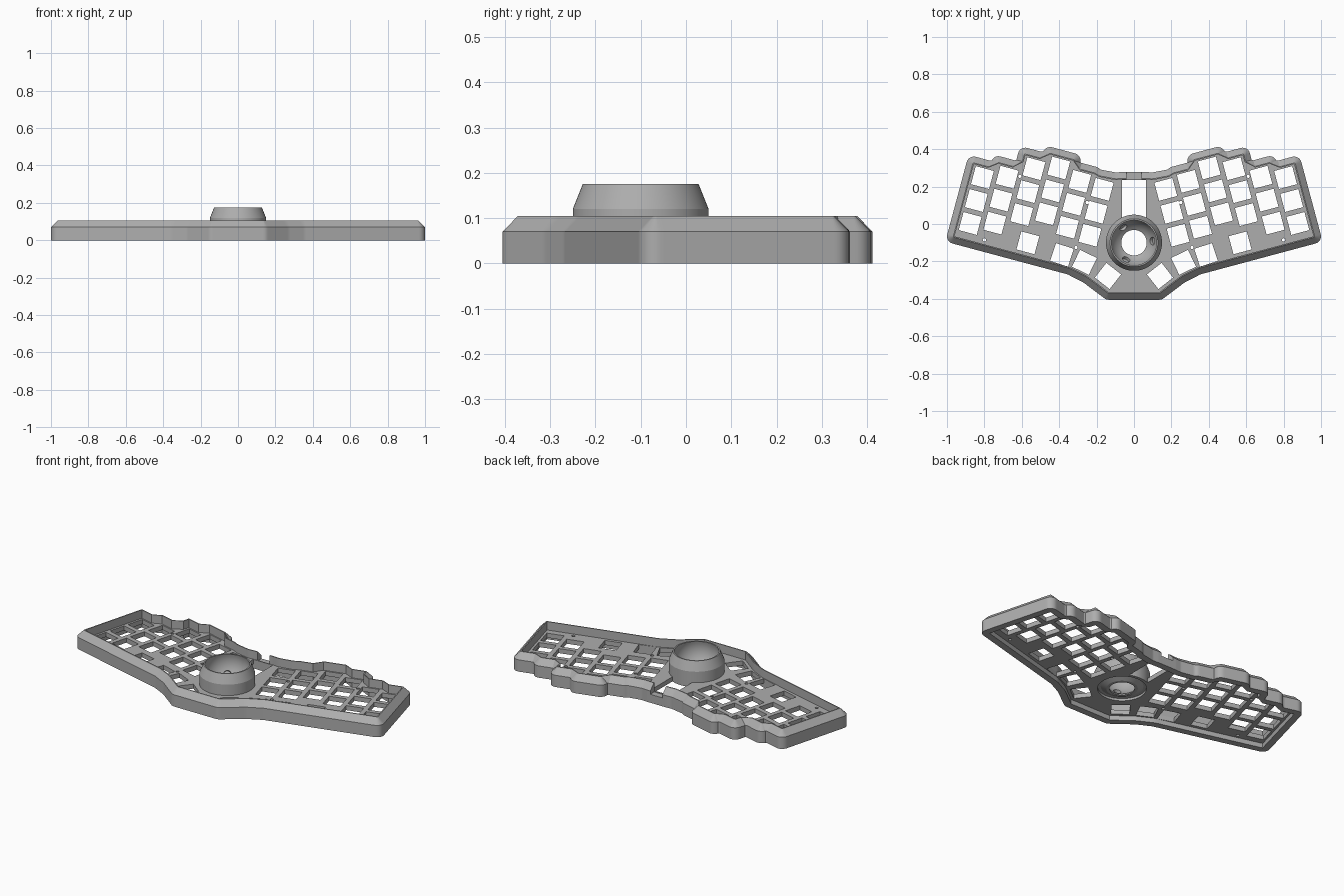
import bpy, bmesh, math
from mathutils import Vector, Matrix

cube = bpy.data.objects.get("Cube")
if cube:
    bpy.data.objects.remove(cube, do_unlink=True)

grey = bpy.data.materials.new("light grey plastic")
grey.use_nodes = True
grey.diffuse_color = (0.42, 0.42, 0.42, 1)
grey.node_tree.nodes["Principled BSDF"].inputs["Base Color"].default_value = grey.diffuse_color

TILT = math.radians(15)
WALL, LIP = 0.04, 0.006
PITCH, HOLE = 0.127, 0.1
COLUMNS = [0.135, 0.145, 0.185, 0.147, 0.066, 0.03]   # height of each column's top key
BALL = Vector((0, -0.1, 0.14))


def half(u, v):
    """Point in the tilted frame of one keyboard half."""
    c, s = math.cos(TILT), math.sin(TILT)
    return Vector((u * c - v * s, u * s + v * c))


def column_u(i):
    return 0.212 + PITCH * i


def finish(name, bm):
    bmesh.ops.remove_doubles(bm, verts=bm.verts, dist=1e-5)
    bmesh.ops.recalc_face_normals(bm, faces=bm.faces)
    mesh = bpy.data.meshes.new(name)
    bm.to_mesh(mesh)
    bm.free()
    mesh.materials.append(grey)
    obj = bpy.data.objects.new(name, mesh)
    bpy.context.collection.objects.link(obj)
    return obj


def activate(obj):
    bpy.ops.object.select_all(action="DESELECT")
    obj.select_set(True)
    bpy.context.view_layer.objects.active = obj


def smooth(obj, angle=25):
    activate(obj)
    bpy.ops.object.shade_smooth_by_angle(angle=math.radians(angle))


def cut(obj, bm):
    """Subtract a temporary cutter mesh."""
    cutter = finish("cutter", bm)
    cutter.hide_render = True
    mod = obj.modifiers.new("cut", "BOOLEAN")
    mod.operation, mod.solver, mod.object = "DIFFERENCE", "EXACT", cutter
    activate(obj)
    bpy.ops.object.modifier_apply(modifier=mod.name)
    bpy.data.objects.remove(cutter, do_unlink=True)


def box(bm, x, y, z, size, angle=0):
    m = Matrix.Translation((x, y, z)) @ Matrix.Rotation(angle, 4, "Z") @ Matrix.Diagonal((*size, 1))
    bmesh.ops.create_cube(bm, size=1, matrix=m)


def cylinder(bm, matrix, radius, depth, sides=16):
    bmesh.ops.create_cone(bm, cap_ends=True, segments=sides, radius1=radius, radius2=radius,
                          depth=depth, matrix=matrix)


# Cavity outline: thumb edge, outer side, then the stepped column tops
right = [Vector((0.135, -0.365)), Vector((0.25, -0.278)), half(0.27, -0.312), half(0.91, -0.312)]
for i in reversed(range(len(COLUMNS))):
    top = COLUMNS[i] + 0.058
    edge = min(column_u(i) + PITCH / 2, 0.91)
    right.append(half(edge, top))
    if i:
        right.append(half(column_u(i) - PITCH / 2, top))
right += [Vector((0.1, 0.235)), Vector((0.06, 0.238))]
outline = right + [Vector((-p.x, p.y)) for p in reversed(right)]
count = len(outline)


def gap(q):
    """Distance from a point to the cavity outline."""
    best = 9
    for a, b in zip(outline, outline[1:] + outline[:1]):
        d = b - a
        t = max(0, min(1, (q - a).dot(d) / d.dot(d)))
        best = min(best, (a + d * t - q).length)
    return best


# Sample the outline with outward normals, rounding the convex corners
samples = []
for i in range(count):
    a, b, c = outline[i], outline[(i + 1) % count], outline[(i + 2) % count]
    d, e = (b - a).normalized(), (c - b).normalized()
    n = Vector((d.y, -d.x))
    steps = max(1, math.ceil((b - a).length / 0.008))
    samples += [(a.lerp(b, k / steps), n) for k in range(steps + 1)]
    turn = math.atan2(d.x * e.y - d.y * e.x, d.dot(e))
    if turn > 0.05:
        arc = max(2, math.ceil(turn / 0.2))
        samples += [(b, Matrix.Rotation(turn * k / arc, 2) @ n) for k in range(1, arc)]
samples = [(p, n) for p, n in samples if gap(p + n * WALL) > WALL - 1e-4]


def loop(offset):
    pts = []
    for p, n in samples:
        q = p + n * offset
        if not pts or (q - pts[-1]).length > 1e-4:
            pts.append(q)
    return pts


# Bevelled outer wall
bm = bmesh.new()
rings = []
for offset, z in [(WALL, 0), (WALL, 0.07), (LIP, 0.105), (0, 0.105), (0, 0)]:
    rings.append([bm.verts.new((*(p + n * offset), z)) for p, n in samples])
for r, s in zip(rings, rings[1:] + rings[:1]):
    for k in range(len(r)):
        m = (k + 1) % len(r)
        bm.faces.new((r[k], r[m], s[m], s[k]))
bmesh.ops.dissolve_degenerate(bm, dist=1e-5, edges=bm.edges)
wall = finish("outer_wall", bm)

# Cable notch in the back wall
bm = bmesh.new()
box(bm, 0, 0.26, 0.1, (0.08, 0.12, 0.1))
cut(wall, bm)
smooth(wall)

# Switch plate
bm = bmesh.new()
face = bm.faces.new([bm.verts.new((*p, 0.028)) for p in loop(0.003)])
ext = bmesh.ops.extrude_face_region(bm, geom=[face])
bmesh.ops.translate(bm, vec=(0, 0, 0.027),
                    verts=[g for g in ext["geom"] if isinstance(g, bmesh.types.BMVert)])
plate = finish("switch_plate", bm)

# Key openings, thumb openings and screw holes on both halves
keys = [(*half(column_u(i), top - PITCH * row), TILT)
        for i, top in enumerate(COLUMNS) for row in range(3)]
keys.append((*half(0.522, -0.244), TILT))
for x, y, degrees in [(0.385, -0.165, 18), (0.265, -0.205, 26), (0.139, -0.278, 38)]:
    keys.append((x, y, math.radians(degrees)))
screws = [(0.8, -0.085), (0.31, -0.125), (0.61, 0.255), (0.25, 0.115)]
bm = bmesh.new()
for side in (1, -1):
    for x, y, angle in keys:
        box(bm, side * x, y, 0.04, (HOLE, HOLE, 0.1), side * angle)
    for x, y in screws:
        cylinder(bm, Matrix.Translation((side * x, y, 0.04)), 0.009, 0.1)
cut(plate, bm)

# Controller slot, then the opening for the ball cup
bm = bmesh.new()
box(bm, 0, 0.115, 0.04, (0.128, 0.24, 0.1))
cut(plate, bm)
bm = bmesh.new()
cylinder(bm, Matrix.Translation((0, BALL.y, 0.04)), 0.14, 0.1, 64)
cut(plate, bm)

# Ball cup: turned profile with a spherical bowl
profile = [(0.085, 0.028), (0.115, 0.042), (0.132, 0.042), (0.132, 0.028),
           (0.15, 0.028), (0.15, 0.12), (0.128, 0.175)]
radius = 0.125
for k in range(13):
    a = math.radians(16 - k * 73 / 12)
    profile.append((radius * math.cos(a), min(0.175, BALL.z + radius * math.sin(a))))
profile.append((profile[-1][0], 0.028))
bm = bmesh.new()
SEG = 64
turned = []
for s in range(SEG):
    a = math.tau * s / SEG
    turned.append([bm.verts.new((r * math.cos(a), BALL.y + r * math.sin(a), z)) for r, z in profile])
for s in range(SEG):
    r, t = turned[s], turned[(s + 1) % SEG]
    for k in range(len(profile)):
        m = (k + 1) % len(profile)
        bm.faces.new((r[k], t[k], t[m], r[m]))
cup = finish("ball_cup", bm)

# Three bearing sockets in the bowl
bm = bmesh.new()
for k in range(3):
    a = math.radians(5 + 120 * k)
    out = Vector((math.cos(a) * 0.8, math.sin(a) * 0.8, -0.6))
    m = Matrix.Translation(BALL + out * radius) @ out.to_track_quat("Z", "Y").to_matrix().to_4x4()
    cylinder(bm, m, 0.021, 0.03, 24)
cut(cup, bm)
smooth(cup, 20)
